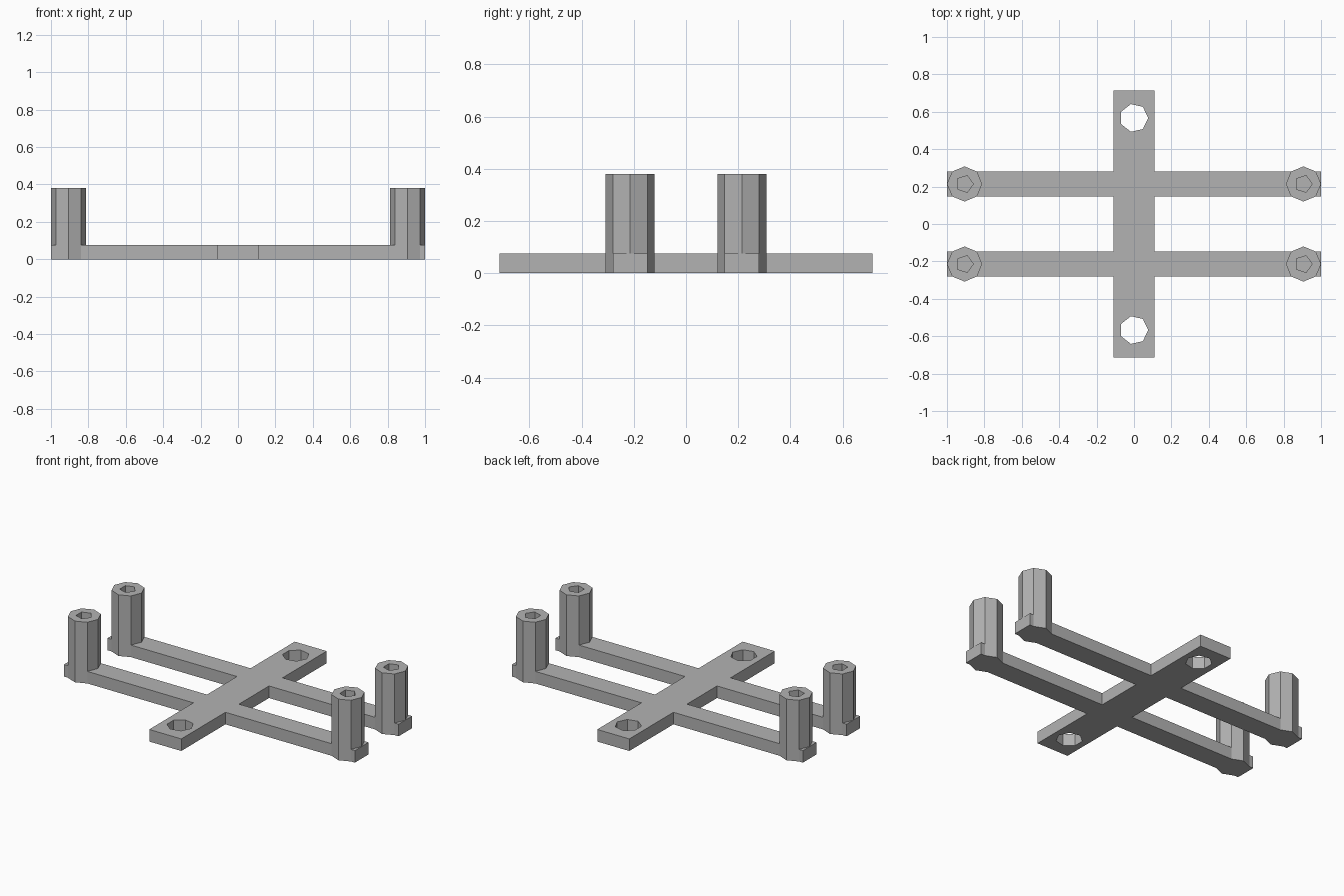
import bpy
from math import cos, sin, tau

cube = bpy.data.objects.get("Cube")
if cube:
    bpy.data.objects.remove(cube, do_unlink=True)

# Main dimensions
PLATE_W, PLATE_L = 0.11, 0.714      # half width and half length of the centre plate
BASE_H, POST_TOP = 0.075, 0.38
POST_R = 0.094
POST_X, POST_Y = 1 - POST_R, 0.214
ARM = POST_R * cos(tau / 8)         # half width of an arm
HOLE_Y, HOLE_R = 0.567, 0.076
BORE_R = 0.047

grey = bpy.data.materials.new("plain grey")
grey.use_nodes = True
colour = (0.45, 0.45, 0.45, 1)
grey.diffuse_color = colour
grey.node_tree.nodes["Principled BSDF"].inputs["Base Color"].default_value = colour


def polygon(sides, radius, x=0, y=0):
    return [(x + radius * cos(tau * i / sides), y + radius * sin(tau * i / sides))
            for i in range(sides)]


def extrude_profile(name, loops, z0, z1, x=0, y=0):
    """Flat-shaded prism from an outline and its hole loops."""
    curve = bpy.data.curves.new(name, "CURVE")
    curve.dimensions = "2D"
    curve.fill_mode = "BOTH"
    curve.extrude = (z1 - z0) / 2
    for loop in loops:
        spline = curve.splines.new("POLY")
        spline.points.add(len(loop) - 1)
        for point, (px, py) in zip(spline.points, loop):
            point.co = (px, py, 0, 1)
        spline.use_cyclic_u = True
    temp = bpy.data.objects.new(name + "_profile", curve)
    bpy.context.collection.objects.link(temp)
    bpy.context.view_layer.update()
    graph = bpy.context.evaluated_depsgraph_get()
    mesh = bpy.data.meshes.new_from_object(temp.evaluated_get(graph))
    bpy.data.objects.remove(temp, do_unlink=True)
    mesh.materials.clear()
    mesh.materials.append(grey)
    for face in mesh.polygons:
        face.use_smooth = False
    obj = bpy.data.objects.new(name, mesh)
    obj.location = (x, y, (z0 + z1) / 2)
    bpy.context.collection.objects.link(obj)
    return obj


# Base: centre plate, four arms with octagonal post feet and square end tabs
upper, lower = POST_Y + ARM, POST_Y - ARM
quarter = [(PLATE_W, PLATE_L), (PLATE_W, upper),
           (POST_X - ARM, upper), (POST_X, POST_Y + POST_R), (POST_X + ARM, upper),
           (1, upper), (1, lower),
           (POST_X + ARM, lower), (POST_X, POST_Y - POST_R), (POST_X - ARM, lower),
           (PLATE_W, lower)]
half = quarter + [(x, -y) for x, y in reversed(quarter)]
outline = half + [(-x, y) for x, y in reversed(half)]
holes = [polygon(7, HOLE_R, 0, s * HOLE_Y) for s in (1, -1)]
extrude_profile("base_frame", [outline] + holes, 0, BASE_H)

# Four octagonal posts with five-sided bores
for sx, side in ((1, "left"), (-1, "right")):
    for sy, end in ((-1, "front"), (1, "back")):
        extrude_profile(f"{end}_{side}_post",
                        [polygon(8, POST_R), polygon(5, BORE_R)],
                        BASE_H, POST_TOP, sx * POST_X, sy * POST_Y)
